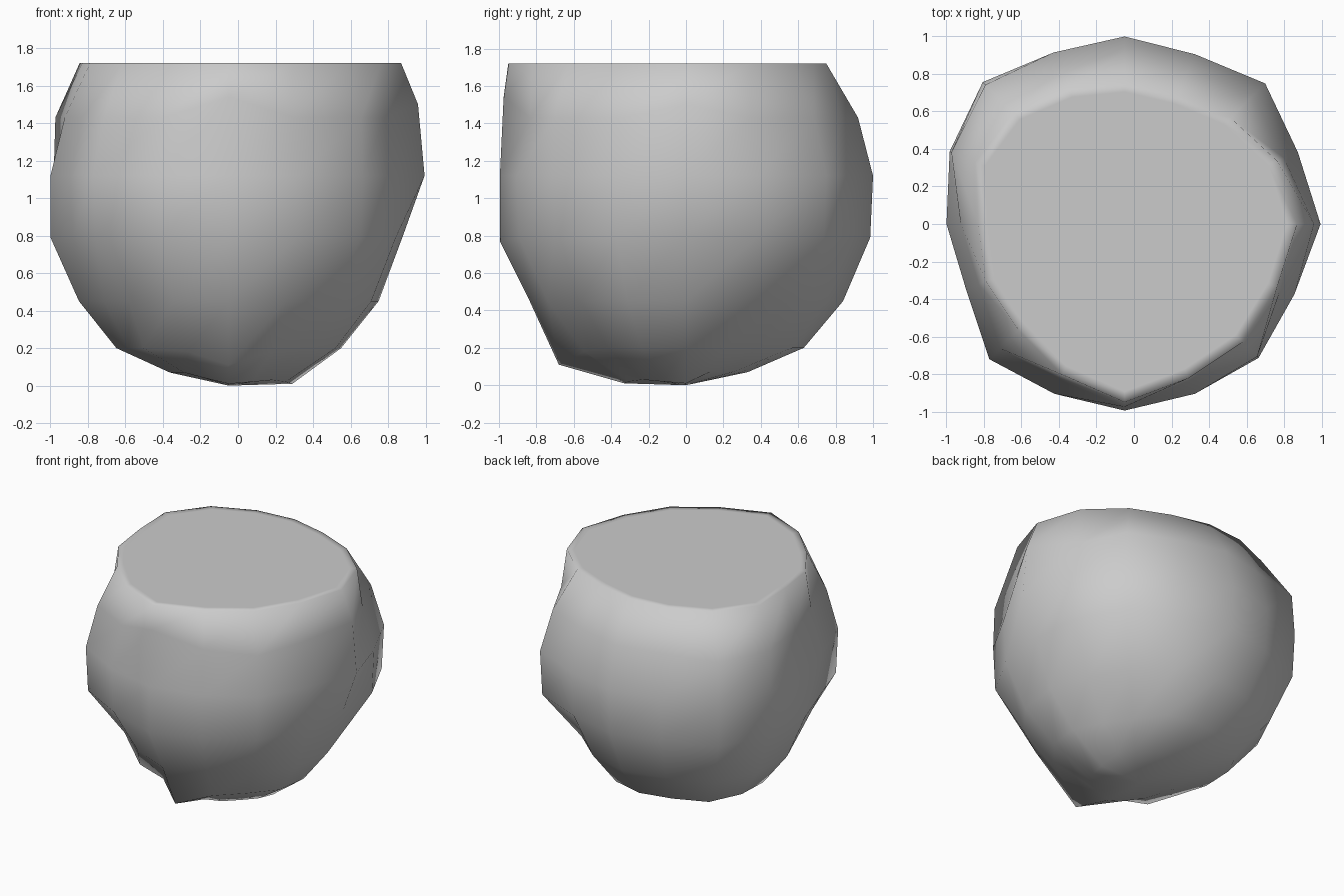
import bpy, bmesh
from math import sin, cos, pi

if "Cube" in bpy.data.objects:
    bpy.data.objects.remove(bpy.data.objects["Cube"])

CX, SEG, TOP = -0.05, 16, 1.72
# plan outline: radius every 22.5 degrees, counter-clockwise from +x
plan = [1.045, 1.0, 1.06, .98, 1.0, .99, 1.07, 1.01,
        .95, .915, 1.02, .98, .995, .98, 1.01, .98]
# outline of the flat top
lid = [.92, .88, .80, .74, .75, .78, .84, .86,
       .78, .80, .80, .87, .95, .89, .89, .88]
# side profile: height, fraction of the plan radius
profile = [(.07, .33), (.2, .63), (.45, .84), (.79, .985), (1.12, 1.0), (1.43, .92)]
# hand-pulled lumps and dents: (ring, segment) -> radius, height
lumps = {(0, 0): (.34, .01), (0, 12): (.33, .01), (0, 13): (.33, .02), (0, 11): (.33, .04),
         (0, 14): (.33, .03), (0, 15): (.33, .02),
         (1, 12): (.68, .11), (1, 11): (.56, .18), (1, 13): (.59, .18), (1, 14): (.59, .2),
         (1, 0): (.60, .20), (1, 1): (.54, .2), (1, 2): (.53, .20),
         (2, 0): (.80, .45), (2, 1): (.76, .45), (2, 2): (.77, .45), (2, 3): (.81, .45),
         (2, 9): (.72, .45), (2, 10): (.75, .45), (2, 11): (.77, .45),
         (2, 13): (.80, .45), (2, 14): (.80, .45),
         (3, 0): (.93, .80), (3, 8): (.95, .79), (3, 12): (.995, .77),
         (5, 0): (1.01, 1.50), (5, 12): (.975, 1.54), (5, 7): (1.0, 1.43),
         (5, 2): (.97, 1.43), (5, 6): (1.05, 1.43), (5, 14): (1.0, 1.43)}

bm = bmesh.new()


def ring(points):
    return [bm.verts.new((CX + r * cos(2 * pi * k / SEG), r * sin(2 * pi * k / SEG), z))
            for k, (r, z) in enumerate(points)]


rings = [ring([lumps.get((i, k), (plan[k] * f, z)) for k in range(SEG)])
         for i, (z, f) in enumerate(profile)]
rings.append(ring([(r, TOP) for r in lid]))
rings.append(ring([(r * .94, TOP) for r in lid]))

# skin between rings, then close bottom and top
for a, b in zip(rings, rings[1:]):
    for k in range(SEG):
        n = (k + 1) % SEG
        bm.faces.new((a[k], a[n], b[n], b[k]))
for loop, z in ((rings[0], 0), (rings[-1], TOP)):
    pole = bm.verts.new((CX, 0, z))
    for k in range(SEG):
        bm.faces.new((pole, loop[k], loop[(k + 1) % SEG]))
bmesh.ops.recalc_face_normals(bm, faces=bm.faces[:])
for f in bm.faces:
    f.smooth = True

mesh = bpy.data.meshes.new("boulder")
bm.to_mesh(mesh)
bm.free()
bpy.context.collection.objects.link(bpy.data.objects.new("boulder", mesh))
